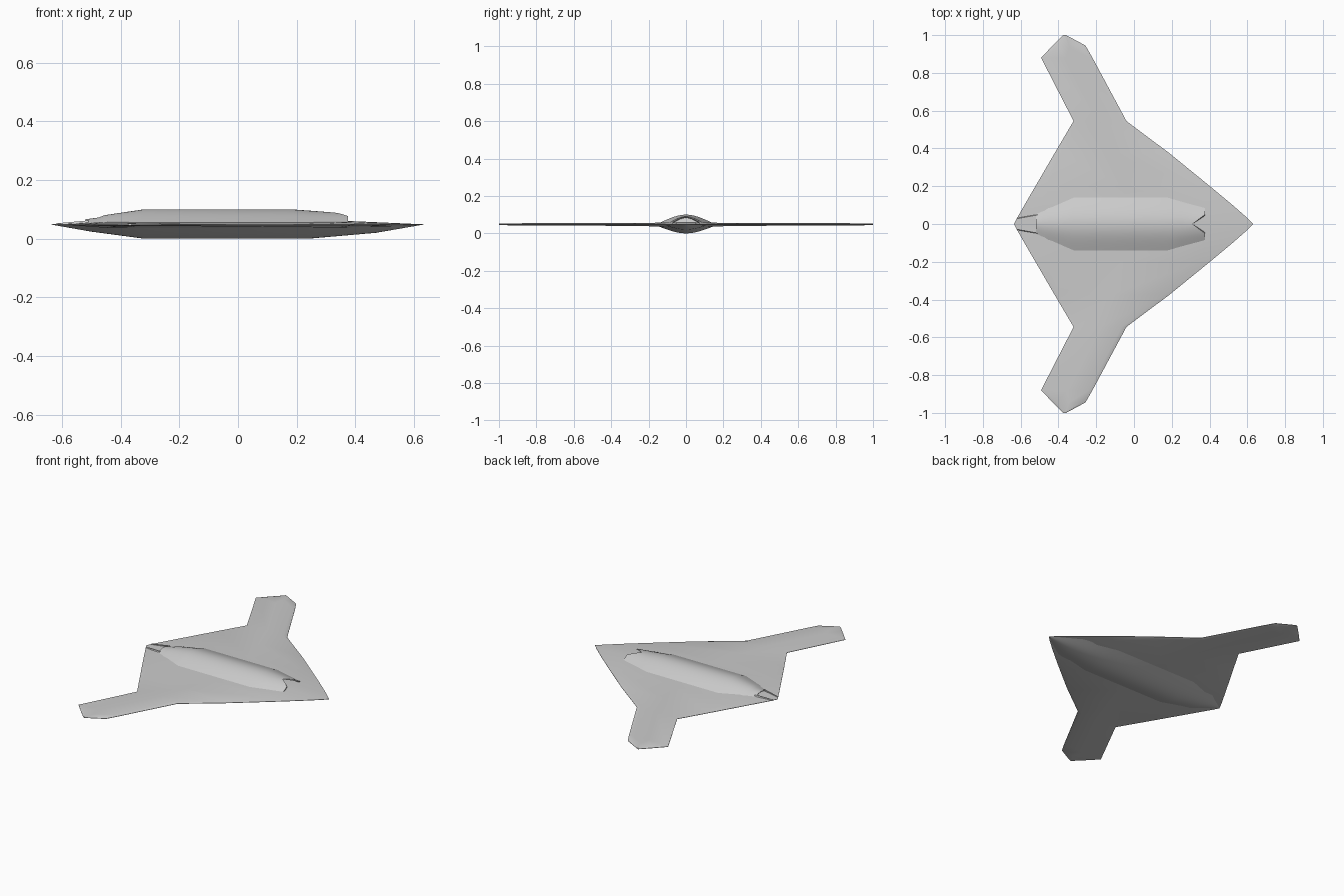
import bpy, bmesh, math
from mathutils import Vector

if "Cube" in bpy.data.objects:
    bpy.data.objects.remove(bpy.data.objects["Cube"])


def loft(name, rings, closed=False, cap_first=False, cap_last=False, mirror=False):
    """Skin a list of equal-length point rings into one mesh object."""
    bm = bmesh.new()
    vs = [[bm.verts.new(p) for p in r] for r in rings]
    n = len(rings[0])
    for a, b in zip(vs, vs[1:]):
        for i in range(n if closed else n - 1):
            j = (i + 1) % n
            bm.faces.new((a[i], a[j], b[j], b[i]))
    if cap_first:
        bm.faces.new(vs[0])
    if cap_last:
        bm.faces.new(vs[-1])
    bmesh.ops.remove_doubles(bm, verts=bm.verts, dist=1e-5)
    bmesh.ops.recalc_face_normals(bm, faces=bm.faces)
    me = bpy.data.meshes.new(name)
    bm.to_mesh(me)
    bm.free()
    ob = bpy.data.objects.new(name, me)
    bpy.context.collection.objects.link(ob)
    if mirror:
        m = ob.modifiers.new("mirror", 'MIRROR')
        m.use_axis = (False, True, False)
    bpy.ops.object.select_all(action='DESELECT')
    ob.select_set(True)
    bpy.context.view_layer.objects.active = ob
    bpy.ops.object.shade_smooth_by_angle(angle=math.radians(30))
    return ob


EDGE_Z = 0.048


def wing_section(y, le, te, top, bot, bevel):
    """Thin lens section: sharp edges, flat middle."""
    b = min(bevel, (le - te) * 0.4)
    mid = (le + te) / 2
    return [(le, y, EDGE_Z + 0.001), (le - b, y, top), (mid, y, top), (te + b, y, top),
            (te, y, EDGE_Z + 0.001), (te, y, EDGE_Z - 0.001),
            (te + b, y, bot), (mid, y, bot), (le - b, y, bot), (le, y, EDGE_Z - 0.001)]


def hump_ring(x, top, hw, base=0.05, notch=0.0):
    """Arched section; notch pushes the sides forward for a V-shaped lip."""
    pts = []
    for i in range(25):
        t = -1 + i / 12
        f = 0.7 * (1 - t * t) + 0.3 * (1 + math.cos(math.pi * t)) / 2
        y = t * hw
        pts.append((x + notch * min(abs(y) / 0.05, 1), y, base + (top - base) * f))
    return pts


def inset(ring, s, dx):
    return [(x + dx, y * s, 0.05 + (z - 0.05) * s) for x, y, z in ring]


# Flying wing: half span stations (y, leading x, trailing x, top, bottom, edge bevel)
stations = [
    (0.0, 0.632, -0.635, 0.060, 0.037, 0.25),
    (0.03, 0.602, -0.62, 0.060, 0.037, 0.22),
    (0.10, 0.522, -0.58, 0.058, 0.037, 0.14),
    (0.20, 0.402, -0.522, 0.056, 0.038, 0.06),
    (0.375, 0.187, -0.42, 0.055, 0.040, 0.03),
    (0.545, -0.04, -0.32, 0.055, 0.042, 0.025),
    (0.88, -0.22, -0.492, 0.054, 0.043, 0.02),
    (0.945, -0.257, -0.43, 0.054, 0.043, 0.02),
    (1.0, -0.36, -0.375, 0.052, 0.045, 0.02)]
loft("flying_wing", [wing_section(*s) for s in stations], closed=True,
     cap_last=True, mirror=True)

# Upper fuselage hump with notched intake lip, intake duct and exhaust recess
lip = hump_ring(0.31, 0.09, 0.10, notch=0.065)
tail = hump_ring(-0.52, 0.066, 0.06)
hump = [inset(tail, 0.8, 0.05), inset(tail, 0.85, 0), tail,
        hump_ring(-0.475, 0.072, 0.085), hump_ring(-0.455, 0.080, 0.10),
        hump_ring(-0.32, 0.10, 0.155), hump_ring(0.18, 0.10, 0.155),
        hump_ring(0.25, 0.095, 0.135), lip,
        inset(lip, 0.88, 0), inset(lip, 0.8, -0.1)]
loft("fuselage_hump", hump, cap_first=True, cap_last=True)

# Belly bulge
belly = [(-0.625, 0.046, 0.012), (-0.5, 0.024, 0.10), (-0.32, 0.0, 0.16),
         (0.24, 0.0, 0.16), (0.47, 0.02, 0.11), (0.62, 0.046, 0.012)]
loft("belly", [hump_ring(x, z, w, base=0.042 if w > 0.05 else 0.048) for x, z, w in belly],
     cap_first=True, cap_last=True)

# Side rails of the exhaust trough
rail = []
for x, y, z in [(-0.51, 0.045, 0.062), (-0.62, 0.025, 0.052)]:
    rail.append([(x, y - 0.003, z), (x, y + 0.003, z), (x, y + 0.008, 0.046), (x, y - 0.003, 0.046)])
loft("exhaust_rails", rail, closed=True, cap_first=True, cap_last=True, mirror=True)
